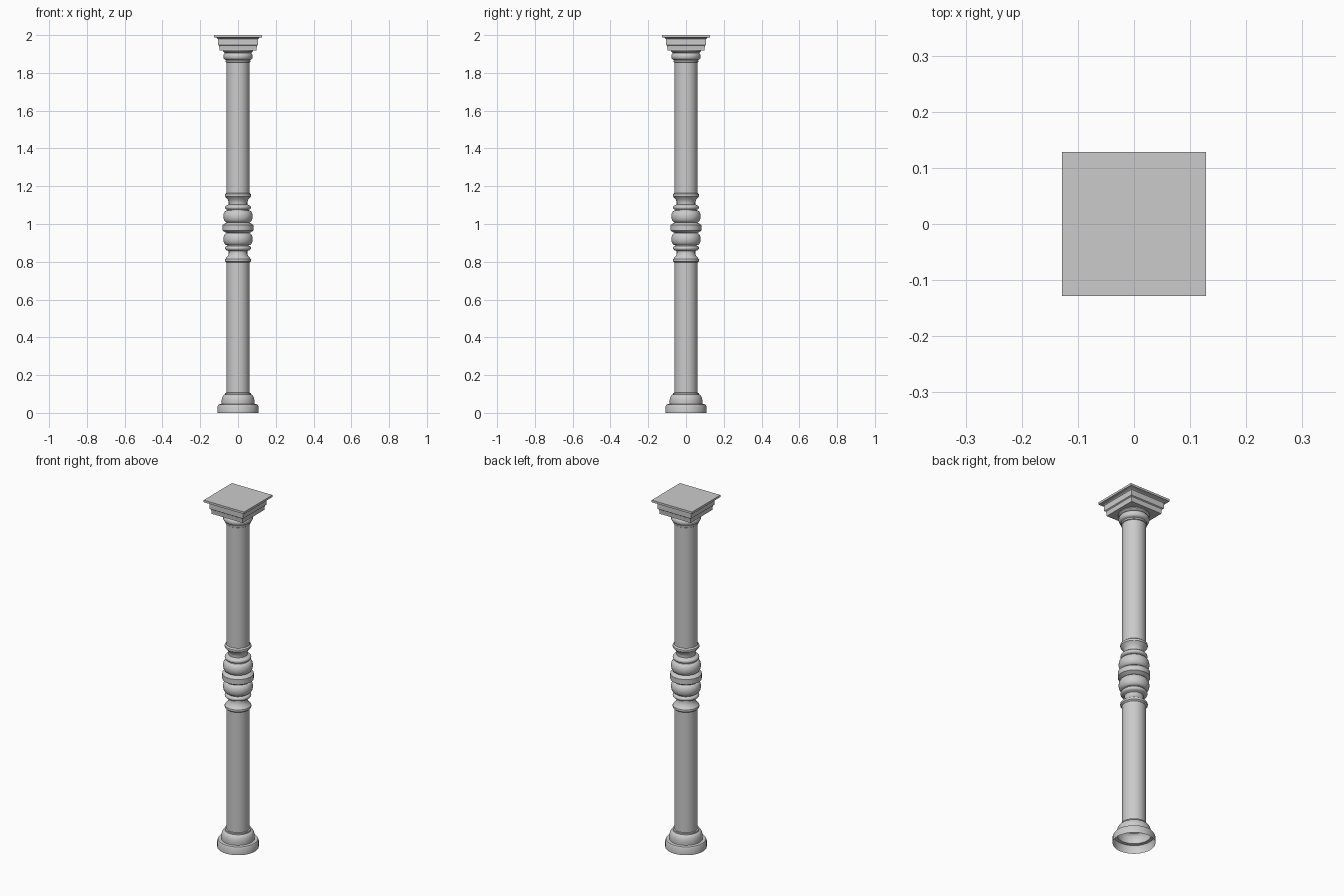
import bpy, bmesh, math

if "Cube" in bpy.data.objects:
    bpy.data.objects.remove(bpy.data.objects["Cube"])


def lathe(name, profile, sides=40, cap_top=False, cap_bottom=False, turn=0.0):
    """Spin a list of (radius, z) points around the z axis."""
    bm = bmesh.new()
    rings = []
    for r, z in profile:
        rings.append([bm.verts.new((r * math.cos(turn + 2 * math.pi * i / sides),
                                    r * math.sin(turn + 2 * math.pi * i / sides), z))
                      for i in range(sides)])
    for a, b in zip(rings, rings[1:]):
        for i in range(sides):
            j = (i + 1) % sides
            bm.faces.new((a[i], a[j], b[j], b[i]))
    if cap_top:
        bm.faces.new(rings[-1])
    if cap_bottom:
        bm.faces.new(rings[0][::-1])
    mesh = bpy.data.meshes.new(name)
    bm.to_mesh(mesh)
    bm.free()
    obj = bpy.data.objects.new(name, mesh)
    bpy.context.collection.objects.link(obj)
    bpy.ops.object.select_all(action='DESELECT')
    obj.select_set(True)
    bpy.context.view_layer.objects.active = obj
    bpy.ops.object.shade_smooth_by_angle(angle=math.radians(35))
    return obj


def arc(z0, z1, r, depth, steps=8):
    """Half-round bead (depth > 0) or cove (depth < 0) from z0 to z1."""
    return [(r + depth * math.sin(math.pi * i / steps),
             (z0 + z1) / 2 - (z1 - z0) / 2 * math.cos(math.pi * i / steps))
            for i in range(steps + 1)]


def quarter(r0, z0, r1, z1, steps=6):
    """Quarter curve, leaving (r0, z0) vertically and reaching (r1, z1) level."""
    return [(r1 + (r0 - r1) * math.cos(math.pi / 2 * i / steps),
             z0 + (z1 - z0) * math.sin(math.pi / 2 * i / steps))
            for i in range(steps + 1)]


SHAFT_R = 0.061
MID_Z = 0.98

# Base: hollow round plinth, step, and rounded moulding
lathe("base", [(0.108, 0), (0.108, 0.036), (0.103, 0.045), (0.087, 0.047), (0.087, 0.056)]
      + quarter(0.087, 0.06, 0.068, 0.098) + [(0.068, 0.106), (SHAFT_R, 0.107)])

# Shafts below and above the turned centre
lathe("lower_shaft", [(SHAFT_R, 0.10), (SHAFT_R, 0.805)])
lathe("upper_shaft", [(SHAFT_R, 1.155), (SHAFT_R, 1.865)])

# Turned centre: half profile as offsets from the middle, then mirrored
half = [(0.082, 0.0), (0.082, 0.015), (0.076, 0.018), (0.068, 0.024)]
half += arc(0.028, 0.092, 0.058, 0.020, 10)
half += arc(0.096, 0.120, 0.056, 0.013, 6)
half += [(0.049, 0.124), (0.049, 0.135), (0.054, 0.150), (0.063, 0.159)]
half += arc(0.163, 0.180, 0.066, 0.004, 4) + [(SHAFT_R, 0.184)]
lathe("turned_centre", [(r, MID_Z - z) for r, z in reversed(half[1:])]
      + [(r, MID_Z + z) for r, z in half])

# Round neck of the capital
lathe("capital_neck", [(SHAFT_R, 1.856)] + arc(1.856, 1.868, 0.063, 0.004, 4)
      + arc(1.870, 1.905, 0.066, 0.012) + [(0.071, 1.906), (0.080, 1.914), (0.080, 1.922)])

# Square capital: four-sided lathe with stepped profile
square = [(0.098, 1.918), (0.098, 1.926), (0.101, 1.944), (0.107, 1.948),
          (0.107, 1.980), (0.114, 1.986), (0.128, 1.988), (0.128, 2.0)]
lathe("square_capital", [(r * math.sqrt(2), z) for r, z in square],
      sides=4, cap_top=True, cap_bottom=True, turn=math.pi / 4)
